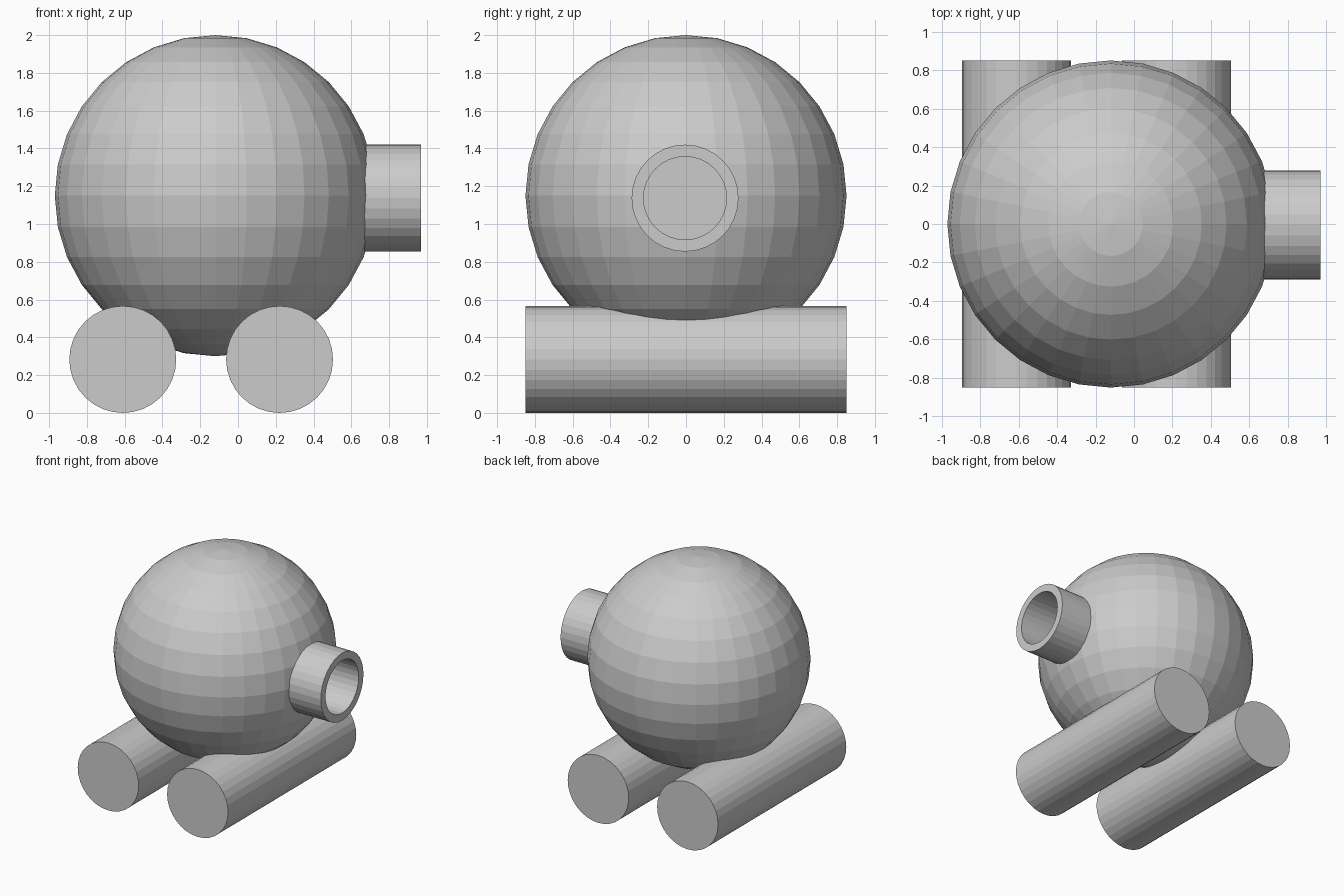
import bpy
from math import pi

if "Cube" in bpy.data.objects:
    bpy.data.objects.remove(bpy.data.objects["Cube"])

R_SPHERE, R_TUBE = 0.85, 0.283
NOZZLE_Y, NOZZLE_Z = -0.005, 1.137


def cylinder(name, radius, start, end, axis, offset):
    """Cylinder running from start to end along x or y."""
    mid = (start + end) / 2
    if axis == 'X':
        loc, rot = (mid, offset[0], offset[1]), (0, pi / 2, 0)
    else:
        loc, rot = (offset[0], mid, offset[1]), (pi / 2, 0, 0)
    bpy.ops.mesh.primitive_cylinder_add(vertices=32, radius=radius, depth=end - start,
                                        location=loc, rotation=rot)
    ob = bpy.context.object
    ob.name = name
    return ob


def bore(ob, cutter):
    mod = ob.modifiers.new("bore", 'BOOLEAN')
    mod.operation = 'DIFFERENCE'
    mod.solver = 'EXACT'
    mod.object = cutter


# Round body
bpy.ops.mesh.primitive_uv_sphere_add(segments=32, ring_count=16, radius=R_SPHERE,
                                     location=(-0.12, 0, 1.15))
body = bpy.context.object
body.name = "body"

# Nozzle on the right side, bored out into the body
nozzle = cylinder("nozzle", R_TUBE, 0.36, 0.97, 'X', (NOZZLE_Y, NOZZLE_Z))
cutter = cylinder("bore_cutter", 0.22, 0.42, 1.2, 'X', (NOZZLE_Y, NOZZLE_Z))
cutter.hide_render = True
cutter.hide_set(True)
cutter.display_type = 'WIRE'
for part in (body, nozzle):
    bore(part, cutter)

# Two rollers the body rests on
for name, x in (("left_roller", -0.61), ("right_roller", 0.22)):
    cylinder(name, R_TUBE, -0.85, 0.85, 'Y', (x, R_TUBE))
